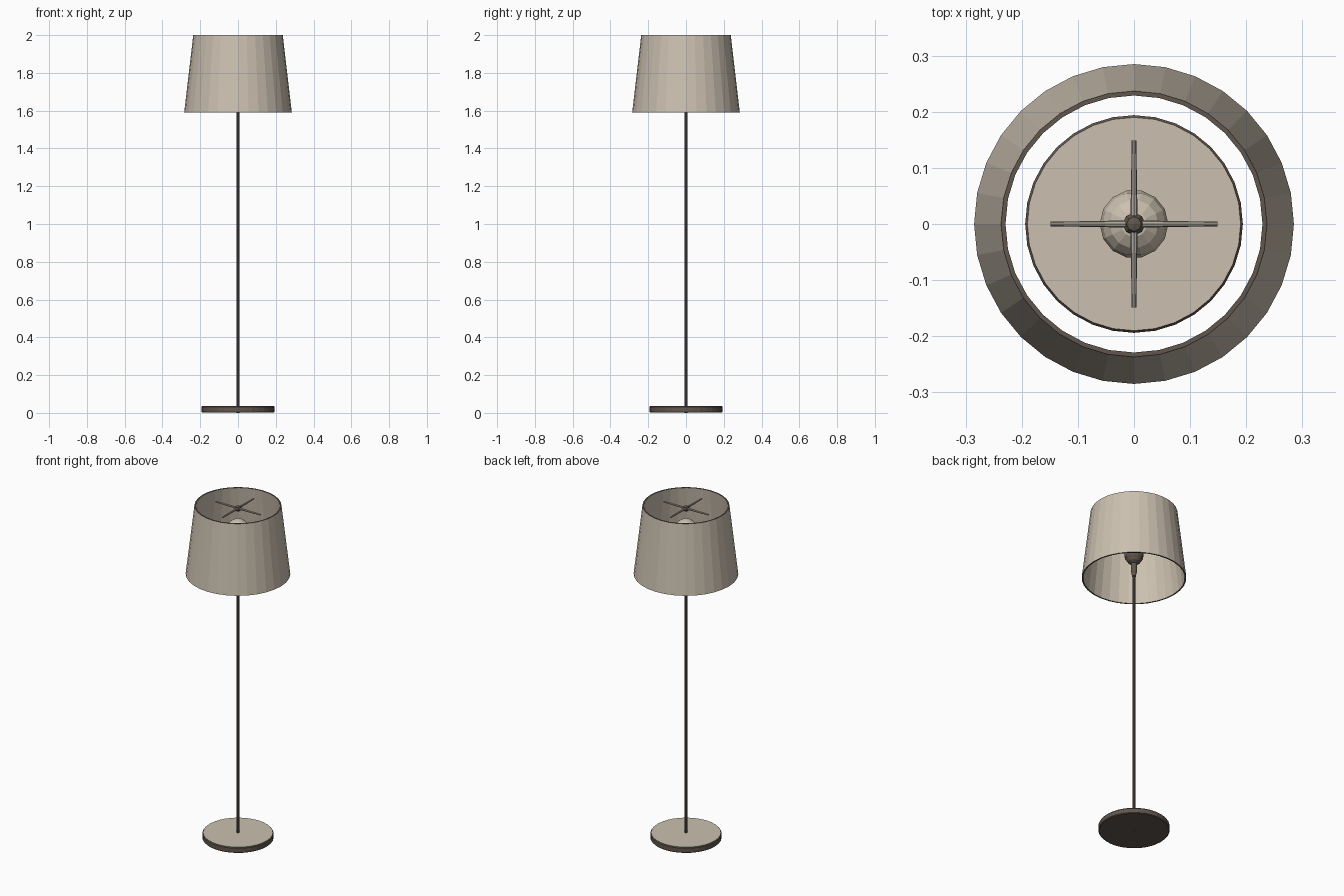
import bpy, bmesh, math

if "Cube" in bpy.data.objects:
    bpy.data.objects.remove(bpy.data.objects["Cube"])


def material(name, rgb):
    m = bpy.data.materials.new(name)
    m.diffuse_color = (*rgb, 1)
    m.use_nodes = True
    m.node_tree.nodes["Principled BSDF"].inputs["Base Color"].default_value = m.diffuse_color
    return m


beige = material("warm beige", (0.60, 0.53, 0.435))
brown = material("dark brown", (0.12, 0.093, 0.075))
grey = material("arm grey beige", (0.42, 0.38, 0.32))


def finish(name, bm, mats, rule=None):
    """Make an object; rule(face centre, normal) gives the material slot."""
    bmesh.ops.recalc_face_normals(bm, faces=bm.faces)
    bm.normal_update()
    if rule:
        for f in bm.faces:
            f.material_index = int(rule(f.calc_center_median(), f.normal))
    me = bpy.data.meshes.new(name)
    bm.to_mesh(me)
    bm.free()
    for m in mats:
        me.materials.append(m)
    ob = bpy.data.objects.new(name, me)
    bpy.context.collection.objects.link(ob)
    return ob


def lathe(name, profile, sides, mats, rule=None, closed=False):
    """Spin an (r, z) profile round the z axis; radius 0 becomes a pole point."""
    bm = bmesh.new()
    rings = []
    for r, z in profile:
        if r == 0:
            rings.append([bm.verts.new((0, 0, z))] * sides)
        else:
            rings.append([bm.verts.new((r * math.cos(2 * math.pi * i / sides),
                                        r * math.sin(2 * math.pi * i / sides), z))
                          for i in range(sides)])
    pairs = list(zip(rings, rings[1:]))
    if closed:
        pairs.append((rings[-1], rings[0]))
    for a, b in pairs:
        for i in range(sides):
            j = (i + 1) % sides
            quad = list(dict.fromkeys((a[i], a[j], b[j], b[i])))
            if len(quad) > 2:
                bm.faces.new(quad)
    return finish(name, bm, mats, rule)


# Round foot: beige top, dark edge and underside
lathe("base", [(0, 0.002), (0.190, 0.002), (0.194, 0.006), (0.194, 0.032),
               (0.190, 0.037), (0, 0.037)], 32, [beige, brown],
      lambda c, n: n.z < 0.9)

# Upright pole
lathe("pole", [(0, 0.0), (0.008, 0.0), (0.008, 1.66), (0, 1.66)], 10, [brown])

# Socket: narrow collar widening to a rounded cup
lathe("socket", [(0, 1.60), (0.010, 1.60), (0.016, 1.63), (0.016, 1.68),
                 (0.034, 1.69), (0.050, 1.715), (0.054, 1.745), (0.035, 1.77),
                 (0, 1.77)], 14, [brown])

# Globe bulb on a short neck
bulb = [(0, 1.74), (0.028, 1.74), (0.032, 1.80)]
for k in range(2, 8):
    t = math.radians(-90 + k * 180 / 8)
    bulb.append((0.061 * math.cos(t), 1.857 + 0.061 * math.sin(t)))
lathe("bulb", bulb + [(0, 1.918)], 14, [beige])

# Hub of the shade spider
lathe("hub", [(0, 1.968), (0.014, 1.970), (0.020, 1.982), (0.013, 1.994), (0, 1.998)],
      8, [brown])

# Four tapered arms of the shade spider
for n in range(4):
    bm = bmesh.new()
    bmesh.ops.create_cone(bm, cap_ends=True, segments=8, radius1=0.0065,
                          radius2=0.004, depth=0.145)
    ob = finish("spider_arm_%d" % (n + 1), bm, [grey])
    a = n * math.pi / 2
    ob.location = (0.0765 * math.cos(a), 0.0765 * math.sin(a), 1.984)
    ob.rotation_euler = (0, math.pi / 2, a)

# Open tapered shade with wall thickness and dark rims
lathe("shade", [(0.285, 1.59), (0.237, 2.0), (0.229, 2.0), (0.277, 1.59)],
      32, [beige, brown], lambda c, n: abs(n.z) > 0.9, closed=True)
